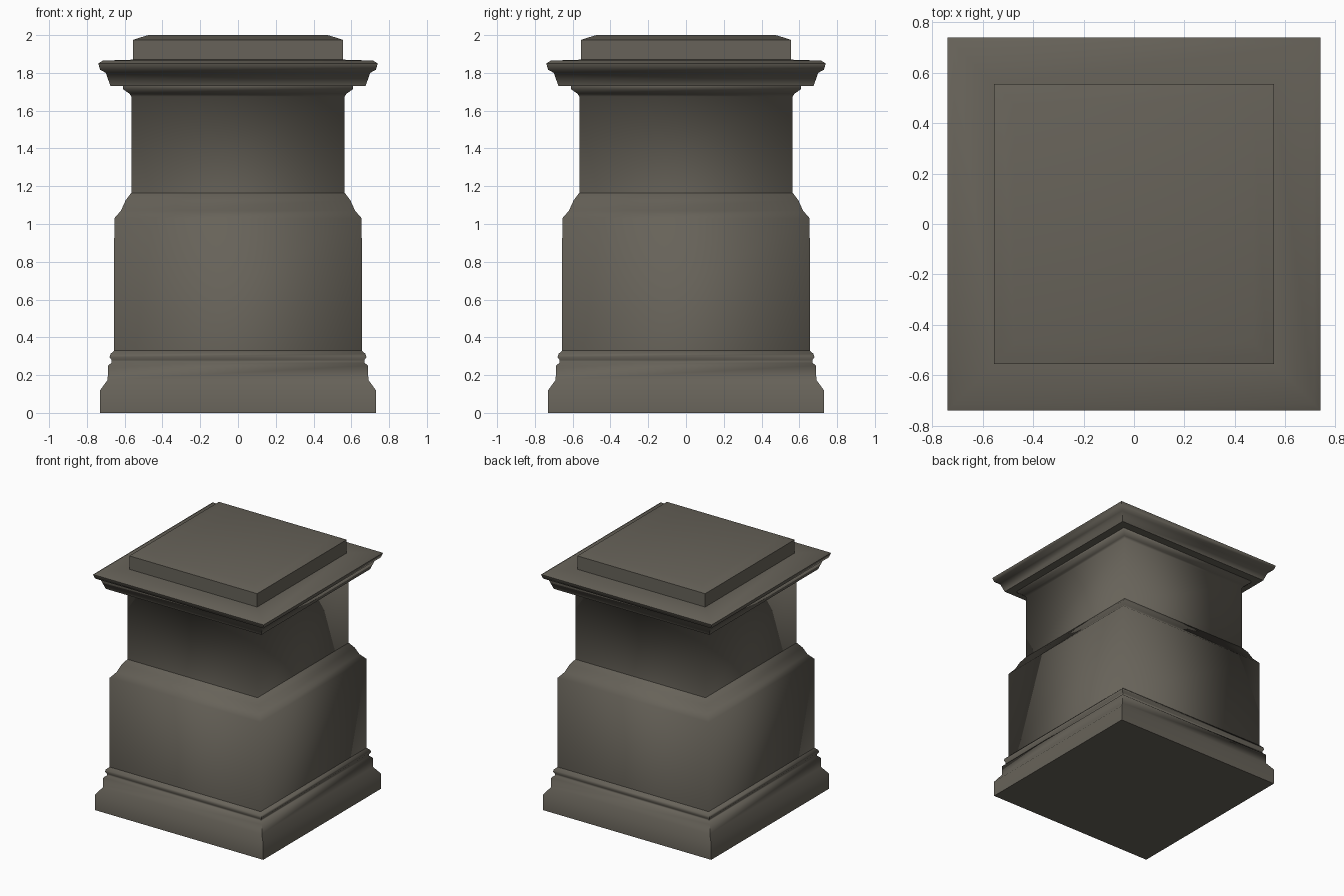
import bpy, bmesh, math

if "Cube" in bpy.data.objects:
    bpy.data.objects.remove(bpy.data.objects["Cube"])

stone = bpy.data.materials.new("dark grey stone")
stone.diffuse_color = (0.135, 0.123, 0.100, 1)
stone.use_nodes = True
stone.node_tree.nodes["Principled BSDF"].inputs["Base Color"].default_value = stone.diffuse_color


def square_loft(name, profile, bottom=False, top=False, angle=95):
    """Sweep a (half width, height) profile round a square plan."""
    bm = bmesh.new()
    rings = [[bm.verts.new((sx * w, sy * w, z))
              for sx, sy in ((-1, -1), (1, -1), (1, 1), (-1, 1))] for w, z in profile]
    for a, b in zip(rings, rings[1:]):
        for i in range(4):
            j = (i + 1) % 4
            bm.faces.new((a[i], a[j], b[j], b[i]))
    caps = []
    if bottom:
        caps.append(bm.faces.new(rings[0][::-1]))
    if top:
        caps.append(bm.faces.new(rings[-1]))
    mesh = bpy.data.meshes.new(name)
    bm.to_mesh(mesh)
    bm.free()
    mesh.materials.append(stone)
    obj = bpy.data.objects.new(name, mesh)
    bpy.context.collection.objects.link(obj)
    bpy.ops.object.select_all(action='DESELECT')
    obj.select_set(True)
    bpy.context.view_layer.objects.active = obj
    bpy.ops.object.shade_smooth_by_angle(angle=math.radians(angle))
    return obj


# stepped foot with a small torus moulding
square_loft("base", [(0.73, 0), (0.73, 0.12), (0.69, 0.175), (0.688, 0.25),
                     (0.67, 0.265), (0.67, 0.28), (0.68, 0.295), (0.675, 0.312),
                     (0.656, 0.33)], bottom=True, angle=60)
# wide lower block with its sloping shoulder
square_loft("lower_block", [(0.656, 0.33), (0.655, 1.03), (0.62, 1.07),
                            (0.595, 1.125), (0.565, 1.165)])
# narrower neck flaring into the cornice
square_loft("neck", [(0.565, 1.165), (0.565, 1.675), (0.575, 1.69),
                     (0.61, 1.715), (0.61, 1.73)])
# overhanging cornice, from its underside to its upper ledge
square_loft("cornice", [(0.61, 1.73), (0.675, 1.73), (0.70, 1.80), (0.73, 1.817),
                        (0.74, 1.85), (0.715, 1.865), (0.555, 1.87)], angle=60)
# bevelled top slab
square_loft("top_slab", [(0.555, 1.87), (0.555, 1.975), (0.525, 1.985), (0.475, 2.0)],
            top=True, angle=60)
